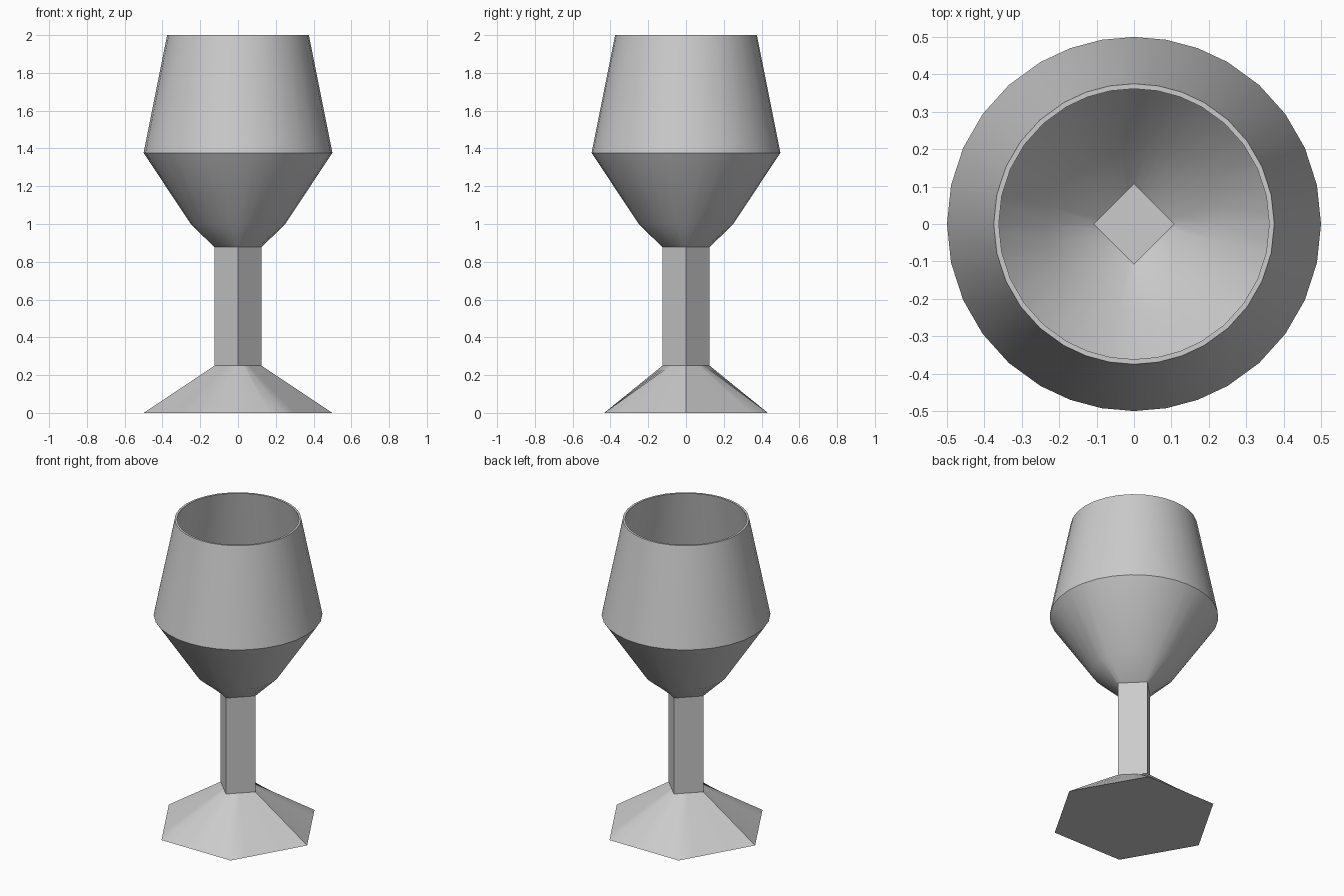
import bpy
import bmesh
from math import cos, sin, radians, floor

cube = bpy.data.objects.get("Cube")
if cube:
    bpy.data.objects.remove(cube, do_unlink=True)

grey = bpy.data.materials.new("plain grey")
grey.use_nodes = True
grey.diffuse_color = (0.6, 0.6, 0.6, 1)
grey.node_tree.nodes["Principled BSDF"].inputs["Base Color"].default_value = (0.6, 0.6, 0.6, 1)

# Shared angles: they hit every corner of both the hexagon and the square
first = [12 * i for i in range(5)] + [60, 70, 80]
half = first + [90] + [180 - a for a in reversed(first[1:])]
ANGLES = half + [180 + a for a in half]


def polygon(radius, z, sides):
    """Ring of points along a regular polygon."""
    step = 360 / sides
    ring = []
    for a in ANGLES:
        k = floor(a / step + 1e-6)
        t = a / step - k
        p, q = radians(k * step), radians((k + 1) * step)
        ring.append((radius * (cos(p) * (1 - t) + cos(q) * t),
                     radius * (sin(p) * (1 - t) + sin(q) * t), z))
    return ring


def circle(radius, z):
    return [(radius * cos(radians(a)), radius * sin(radians(a)), z) for a in ANGLES]


def loft(name, rings, cap_start=False, cap_end=False):
    """Skin a row of rings, going up on the outside."""
    bm = bmesh.new()
    loops = [[bm.verts.new(p) for p in ring] for ring in rings]
    n = len(ANGLES)
    for low, high in zip(loops, loops[1:]):
        for i in range(n):
            j = (i + 1) % n
            bm.faces.new((low[i], low[j], high[j], high[i]))
    if cap_start:
        bm.faces.new(loops[0][::-1])
    if cap_end:
        bm.faces.new(loops[-1])
    mesh = bpy.data.meshes.new(name)
    bm.to_mesh(mesh)
    bm.free()
    mesh.materials.append(grey)
    obj = bpy.data.objects.new(name, mesh)
    bpy.context.collection.objects.link(obj)
    bpy.ops.object.select_all(action='DESELECT')
    obj.select_set(True)
    bpy.context.view_layer.objects.active = obj
    bpy.ops.object.shade_smooth_by_angle(angle=radians(30))
    return obj


STEM, FOOT_TOP, STEM_TOP = 0.125, 0.25, 0.877
WALL = 0.0135

# Six-sided foot narrowing to the square stem
loft("foot", [polygon(0.5, 0, 6), polygon(STEM, FOOT_TOP, 4)], cap_start=True)

# Square stem
loft("stem", [polygon(STEM, FOOT_TOP, 4), polygon(STEM, STEM_TOP, 4)])

# Hollow bowl: outside going up, over the rim, and down to the square floor
profile = [(0.25, 1.0), (0.5, 1.377), (0.375, 2.0)]
outside = [circle(r, z) for r, z in profile]
inside = [circle(r - WALL, z) for r, z in reversed(profile)]
loft("bowl", [polygon(STEM, STEM_TOP, 4)] + outside + inside
     + [polygon(0.107, STEM_TOP, 4)], cap_end=True)
